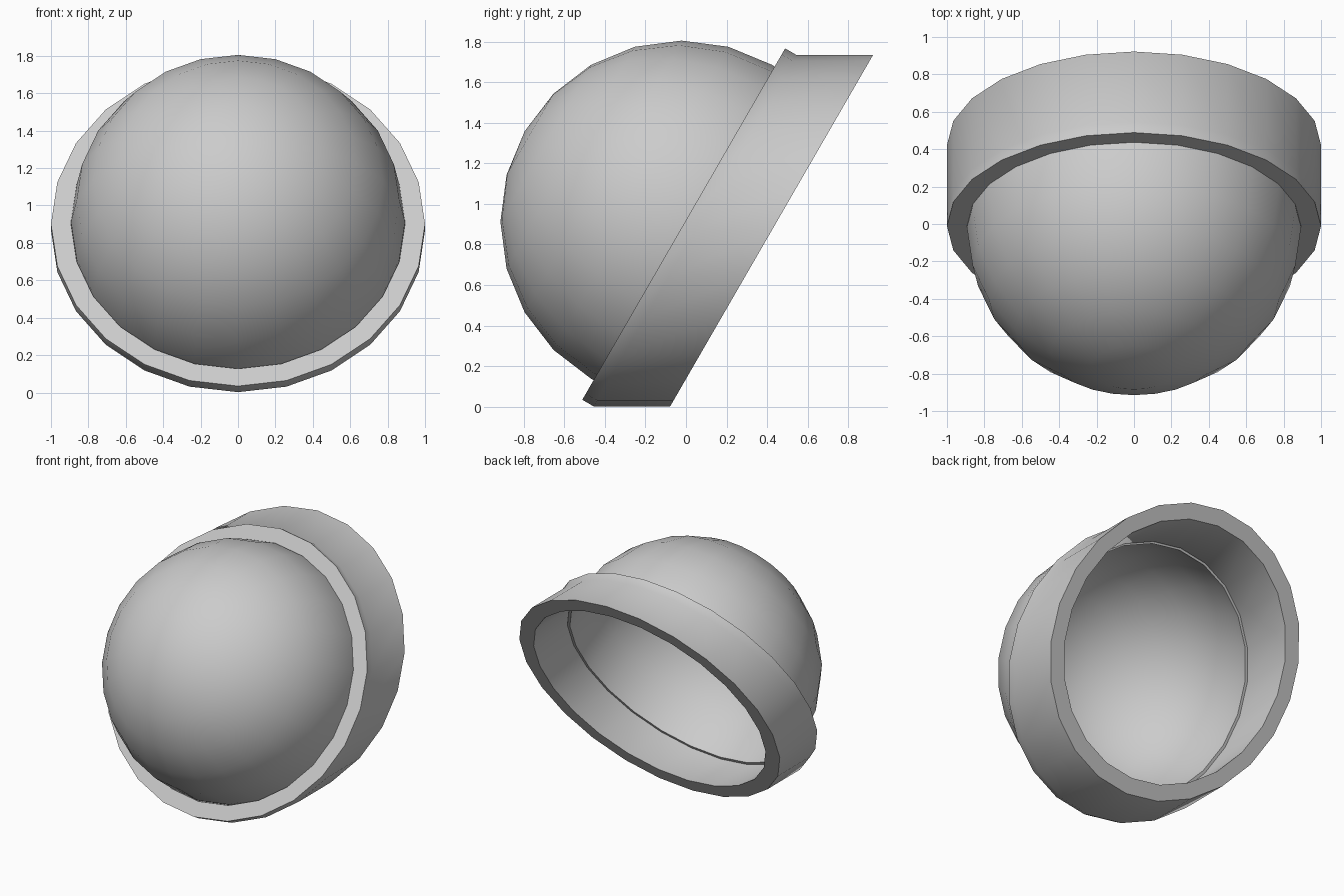
import bpy, bmesh, math
from mathutils import Vector

if "Cube" in bpy.data.objects:
    bpy.data.objects.remove(bpy.data.objects["Cube"])

SEG = 24
TILT = math.radians(30)
U = Vector((1, 0, 0))
D = Vector((0, math.sin(TILT), math.cos(TILT)))    # in-plane "up" of the tilted rim
N = Vector((0, -math.cos(TILT), math.sin(TILT)))   # axis towards the dome pole


def circle(bm, center, r):
    if r < 1e-4:
        return [bm.verts.new(center)]
    return [bm.verts.new(center + r * (math.cos(a) * U + math.sin(a) * D))
            for a in (2 * math.pi * i / SEG for i in range(SEG))]


def loft(name, sections, angle):
    """Skin a closed chain of tilted circles given as (centre, radius)."""
    bm = bmesh.new()
    loops = [circle(bm, c, r) for c, r in sections]
    for a, b in zip(loops, loops[1:] + loops[:1]):
        if len(a) == len(b) == 1:
            continue
        for i in range(SEG):
            j = (i + 1) % SEG
            q = [a[i % len(a)], a[j % len(a)], b[j % len(b)], b[i % len(b)]]
            bm.faces.new(list(dict.fromkeys(q)))
    bmesh.ops.recalc_face_normals(bm, faces=bm.faces)
    # remove the faces between the inner and outer pole, if any
    me = bpy.data.meshes.new(name)
    bm.to_mesh(me)
    bm.free()
    ob = bpy.data.objects.new(name, me)
    bpy.context.collection.objects.link(ob)
    bpy.ops.object.select_all(action='DESELECT')
    ob.select_set(True)
    bpy.context.view_layer.objects.active = ob
    bpy.ops.object.shade_smooth_by_angle(angle=math.radians(angle))
    return ob


# Collar: short straight lip, then a sheared tube running back along +y
back = Vector((0, 0.422, 0.868))
kink = Vector((0, 0.045, 0.868))
front = kink + N * 0.065
loft("collar", [(front, 0.893), (front, 1.0), (kink, 1.0),
                (back, 1.0), (back, 0.89), (kink, 0.885)], 50)

# Dome: hollow half sphere, outer shell down to the lip and inner shell back up
c = Vector((0, -0.022, 0.912))
R, r = 0.893, 0.866
steps = [math.radians(15 * k) for k in range(7)]
outer = [(c + N * R * math.cos(t), R * math.sin(t)) for t in steps]
inner = [(c + N * r * math.cos(t), r * math.sin(t)) for t in reversed(steps)]
base = c - N * 0.07
loft("dome", outer + [(base, R - 0.004), (base, r)] + inner, 50)
